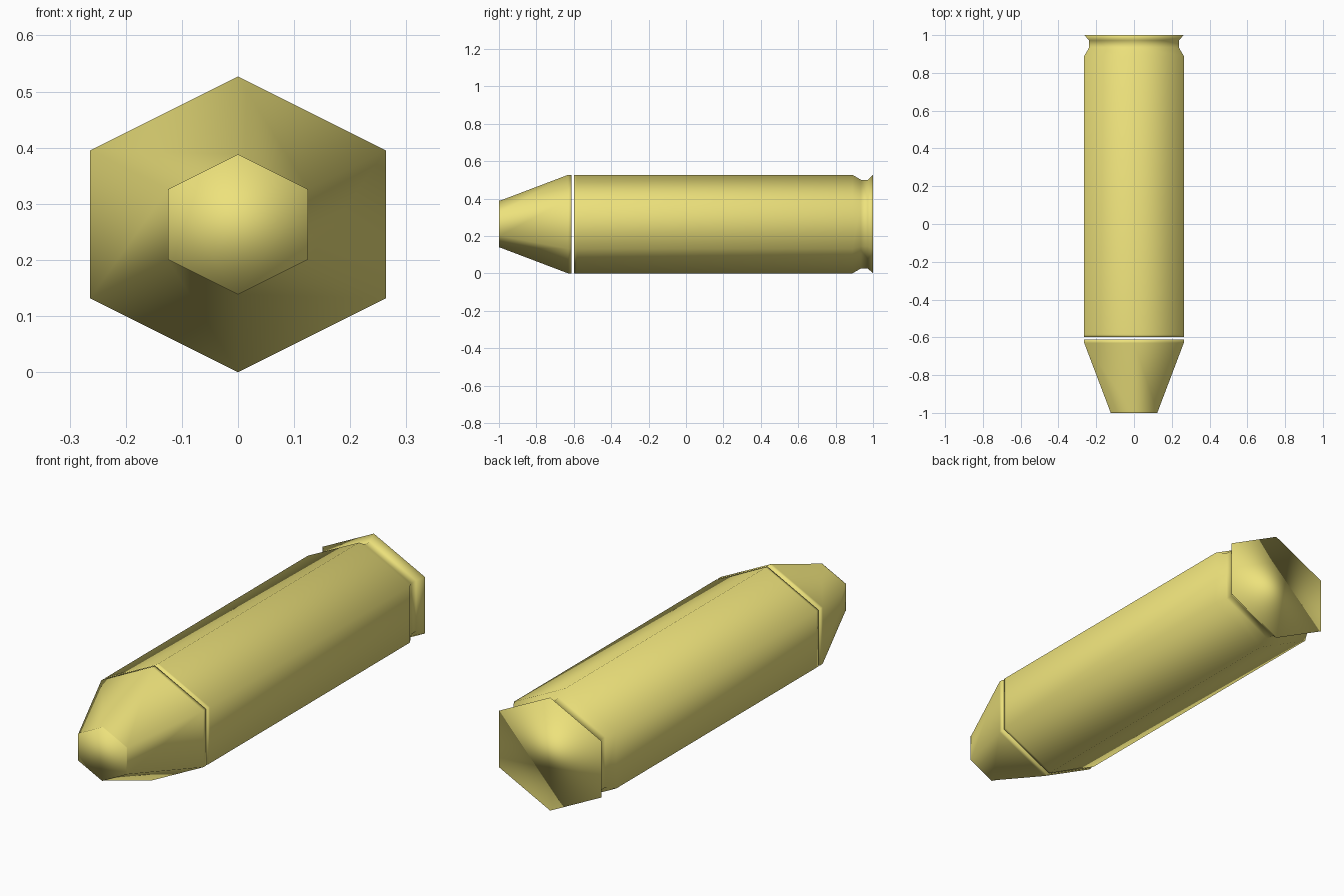
import bpy, bmesh, math

if "Cube" in bpy.data.objects:
    bpy.data.objects.remove(bpy.data.objects["Cube"])

brass = bpy.data.materials.new("brass")
brass.diffuse_color = (0.85, 0.76, 0.2, 1)
brass.use_nodes = True
brass.node_tree.nodes["Principled BSDF"].inputs["Base Color"].default_value = brass.diffuse_color

CENTRE_Z = 0.2635
STRETCH_X = 1 / math.cos(math.pi / 6)   # hexagon is as wide as it is tall


def hex_solid(name, profile):
    """Closed six-sided body along y from (y, radius) pairs."""
    bm = bmesh.new()
    rings = []
    for y, r in profile:
        angles = [math.pi / 2 + i * math.pi / 3 for i in range(6)]
        rings.append([bm.verts.new((r * STRETCH_X * math.cos(a), y,
                                    CENTRE_Z + r * math.sin(a))) for a in angles])
    for a, b in zip(rings, rings[1:]):
        for i in range(6):
            j = (i + 1) % 6
            bm.faces.new((a[i], a[j], b[j], b[i]))
    bm.faces.new(rings[0])
    bm.faces.new(rings[-1])
    bmesh.ops.recalc_face_normals(bm, faces=bm.faces)
    for f in bm.faces:
        f.smooth = True
    mesh = bpy.data.meshes.new(name)
    bm.to_mesh(mesh)
    bm.free()
    mesh.materials.append(brass)
    obj = bpy.data.objects.new(name, mesh)
    bpy.context.collection.objects.link(obj)
    return obj


# Tapered tip, with a narrow gap behind it
hex_solid("tip", [(-1.0, 0.125), (-0.995, 0.125), (-0.63, 0.2635), (-0.612, 0.2635)])

# Long casing with an extraction groove and rim at the back
hex_solid("casing", [(-0.598, 0.2635), (-0.585, 0.2635), (0.89, 0.2635),
                     (0.935, 0.237), (0.972, 0.237), (1.0, 0.2635)])
